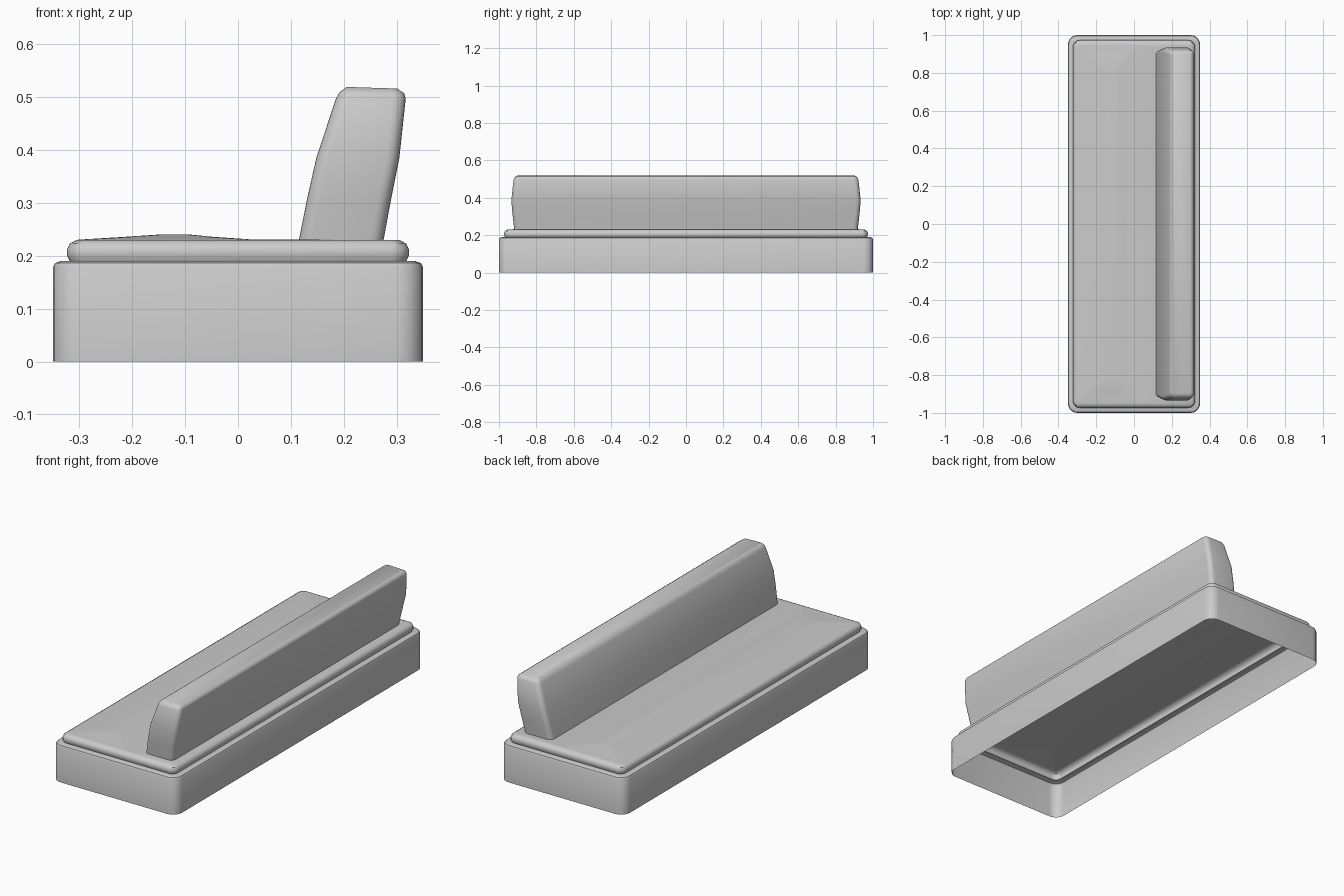
import bpy, bmesh, math


def ring(bm, x0, x1, hy, z, r, seg=5, tilt=0.0):
    """Rounded rectangle loop; tilt lowers the +x side slightly."""
    verts = []
    corners = [(x1 - r, hy - r, 0), (x0 + r, hy - r, 90),
               (x0 + r, -hy + r, 180), (x1 - r, -hy + r, 270)]
    for cx, cy, a in corners:
        for i in range(seg + 1):
            t = math.radians(a + 90 * i / seg)
            x = cx + r * math.cos(t)
            dz = tilt * (x - x0) / (x1 - x0)
            verts.append(bm.verts.new((x, cy + r * math.sin(t), z - dz)))
    return verts


def loft(name, rings, cap=True):
    """Skin a stack of rounded rectangles, leaving the bottom open."""
    bm = bmesh.new()
    loops = [ring(bm, *p) for p in rings]
    for a, b in zip(loops, loops[1:]):
        n = len(a)
        for i in range(n):
            j = (i + 1) % n
            bm.faces.new((a[i], a[j], b[j], b[i]))
    if cap:
        bm.faces.new(loops[-1])
    me = bpy.data.meshes.new(name)
    bm.to_mesh(me)
    bm.free()
    ob = bpy.data.objects.new(name, me)
    bpy.context.collection.objects.link(ob)
    bpy.context.view_layer.objects.active = ob
    ob.select_set(True)
    bpy.ops.object.shade_smooth_by_angle(angle=math.radians(40))
    ob.select_set(False)
    return ob


# Hollow base shell, open underneath, with a rounded upper rim
loft("base", [
    (-0.35, 0.35, 1.0, 0.0, 0.05),
    (-0.35, 0.35, 1.0, 0.178, 0.05),
    (-0.346, 0.346, 0.996, 0.186, 0.046),
    (-0.335, 0.335, 0.985, 0.19, 0.035),
    (-0.318, 0.318, 0.968, 0.19, 0.03),
], cap=False)

# Seat cushion with a low crown towards the front
loft("seat_cushion", [
    (-0.318, 0.318, 0.968, 0.19, 0.03),
    (-0.323, 0.323, 0.973, 0.20, 0.035),
    (-0.323, 0.323, 0.973, 0.212, 0.035),
    (-0.318, 0.318, 0.968, 0.223, 0.03),
    (-0.305, 0.305, 0.955, 0.23, 0.025),
    (-0.30, 0.03, 0.945, 0.2305, 0.02),
    (-0.21, -0.05, 0.87, 0.236, 0.02),
    (-0.15, -0.09, 0.83, 0.24, 0.015),
])

# Leaning backrest with bulging ends and a softened top edge
loft("backrest", [
    (0.115, 0.275, 0.918, 0.229, 0.025),
    (0.130, 0.289, 0.927, 0.305, 0.025),
    (0.148, 0.305, 0.934, 0.385, 0.025),
    (0.185, 0.317, 0.922, 0.497, 0.025),
    (0.192, 0.314, 0.916, 0.509, 0.022, 5, 0.002),
    (0.205, 0.301, 0.902, 0.519, 0.012, 5, 0.003),
])
